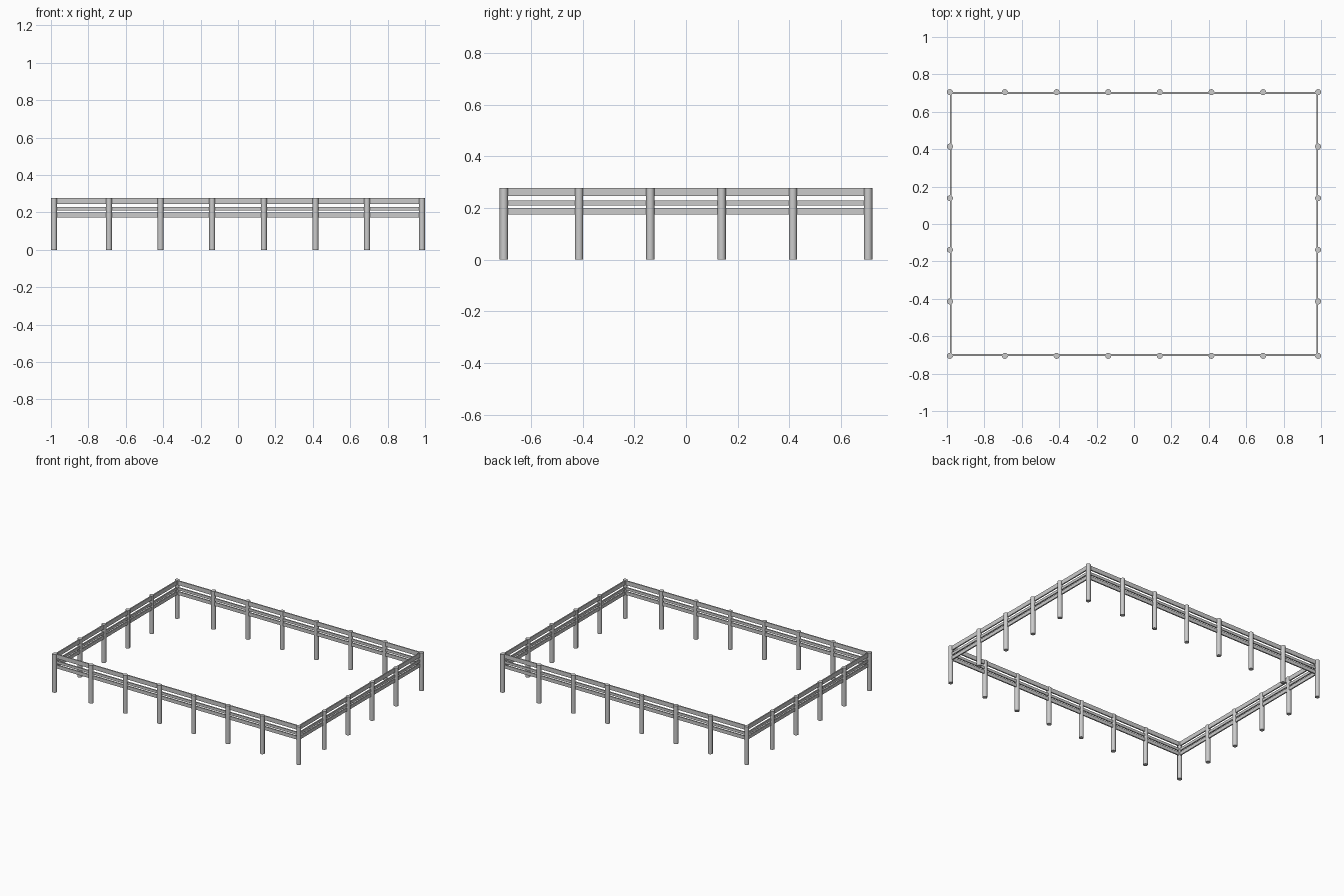
import bpy
import math

old = bpy.data.objects.get("Cube")
if old:
    bpy.data.objects.remove(old, do_unlink=True)

grey = bpy.data.materials.new("fence grey")
grey.use_nodes = True
colour = (0.6, 0.6, 0.6, 1)
grey.diffuse_color = colour
grey.node_tree.nodes["Principled BSDF"].inputs["Base Color"].default_value = colour

HALF_X, HALF_Y = 0.984, 0.705      # corner post centres
STEP = 0.276                       # spacing of the inner posts
RADIUS, HEIGHT = 0.016, 0.278
THICK = 0.009
RAILS = {"top": (0.246, 0.277), "middle": (0.209, 0.228), "bottom": (0.174, 0.199)}


def add_post(name, x, y):
    bpy.ops.mesh.primitive_cylinder_add(vertices=16, radius=RADIUS, depth=HEIGHT,
                                        location=(x, y, HEIGHT / 2))
    post = bpy.context.object
    post.name = name
    post.data.materials.append(grey)
    bpy.ops.object.shade_smooth_by_angle(angle=math.radians(40))


def add_rail(name, centre, size):
    bpy.ops.mesh.primitive_cube_add(size=1, location=centre)
    rail = bpy.context.object
    rail.name = name
    rail.scale = size
    bpy.ops.object.transform_apply(location=False, rotation=False, scale=True)
    rail.data.materials.append(grey)


def inner(count):
    return [(i - (count - 1) / 2) * STEP for i in range(count)]


# Posts: long sides carry the corners, short sides only the inner posts
for side, s in (("front", -1), ("back", 1)):
    for i, x in enumerate([-HALF_X] + inner(6) + [HALF_X]):
        add_post(f"{side}_post_{i + 1}", x, s * HALF_Y)
for side, s in (("right", -1), ("left", 1)):
    for i, y in enumerate(inner(4)):
        add_post(f"{side}_post_{i + 1}", s * HALF_X, y)

# Rails: three boards per side, set slightly inward of the post centres
rail_x, rail_y = HALF_X - 0.004, HALF_Y - 0.005
for level, (low, high) in RAILS.items():
    z, h = (low + high) / 2, high - low
    for side, s in (("front", -1), ("back", 1)):
        add_rail(f"{side}_{level}_rail", (0, s * rail_y, z), (2 * rail_x, THICK, h))
    for side, s in (("right", -1), ("left", 1)):
        add_rail(f"{side}_{level}_rail", (s * rail_x, 0, z), (THICK, 2 * rail_y, h))
